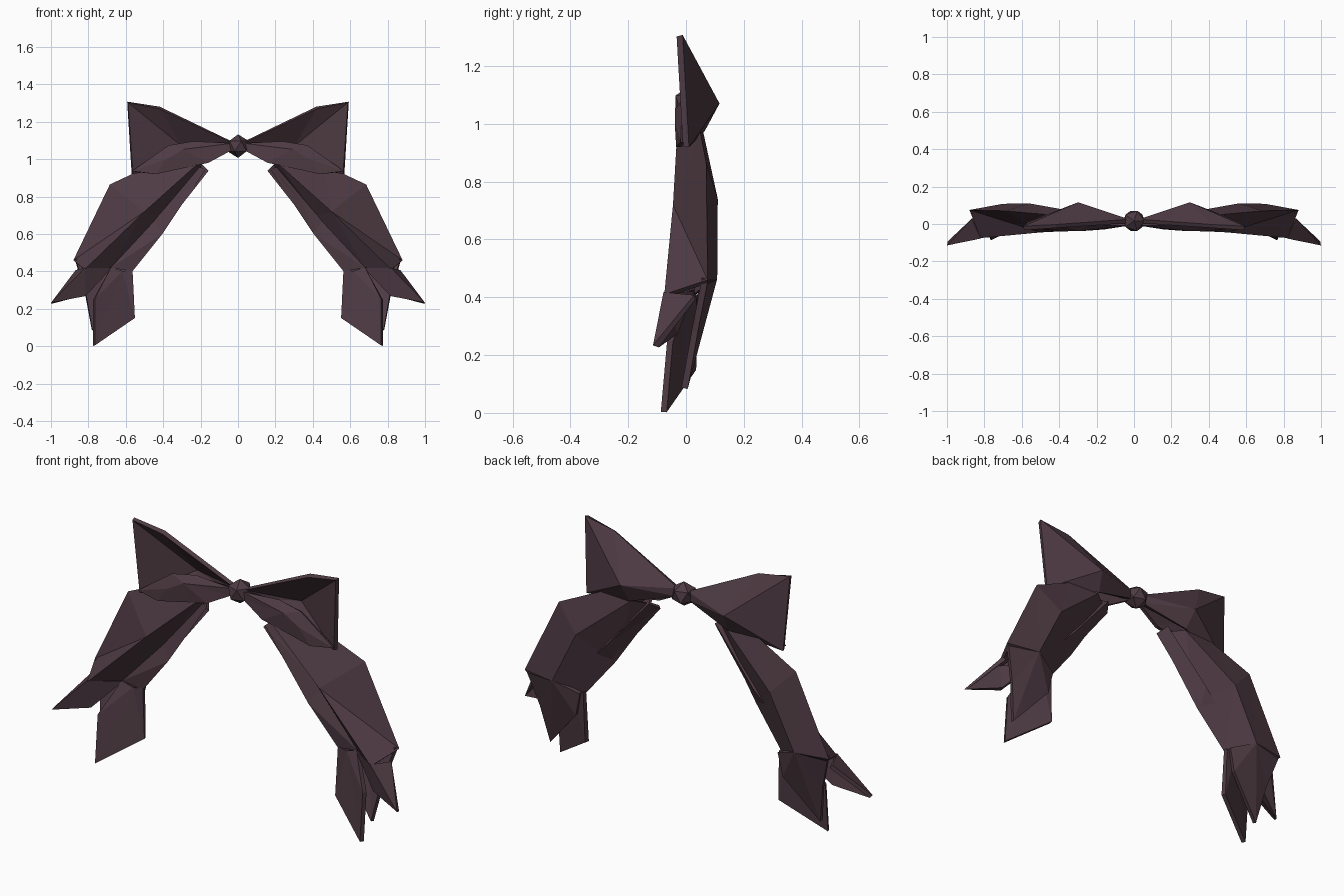
import bpy, bmesh

mat = bpy.data.materials.new("dark_plum_cloth")
mat.diffuse_color = (0.078, 0.044, 0.057, 1)


def cloth(name, pts, faces, thick=0.022, offset=0):
    """Folded flat-shaded cloth on the +x side, thickened and mirrored."""
    me = bpy.data.meshes.new(name)
    me.from_pydata(pts, [], faces)
    bm = bmesh.new()
    bm.from_mesh(me)
    bmesh.ops.recalc_face_normals(bm, faces=bm.faces)
    bmesh.ops.triangulate(bm, faces=bm.faces)
    bm.to_mesh(me)
    bm.free()
    ob = bpy.data.objects.new(name, me)
    bpy.context.collection.objects.link(ob)
    me.materials.append(mat)
    s = ob.modifiers.new("thickness", 'SOLIDIFY')
    s.thickness, s.offset = thick, offset
    m = ob.modifiers.new("mirror", 'MIRROR')
    m.use_mirror_merge = False
    return ob


# Centre knot
bpy.ops.mesh.primitive_ico_sphere_add(subdivisions=1, radius=0.063, location=(0, 0.017, 1.07))
bpy.context.object.name = "knot"
bpy.context.object.data.materials.append(mat)

# Bow loops: hollow pockets pinched at the knot, with a rear apex
cloth("bow_loop", [
    (0.03, 0.015, 1.09), (0.42, -0.012, 1.275), (0.59, -0.022, 1.305),
    (0.565, 0.0, 0.92), (0.30, 0.105, 1.07), (0.28, 0.055, 0.98), (0.03, 0.015, 1.05)],
    [(0, 1, 4), (1, 2, 4), (2, 3, 4), (4, 3, 5), (0, 4, 6), (6, 4, 5)])

# Crumpled gathers on the lower front of the loops
cloth("loop_gather", [
    (0.03, 0.0, 1.085), (0.24, 0.005, 1.09), (0.37, -0.005, 1.07), (0.565, -0.01, 0.935),
    (0.44, -0.025, 0.92), (0.26, -0.02, 0.96), (0.16, -0.02, 0.98), (0.29, -0.03, 1.05),
    (0.38, -0.03, 1.00), (0.03, 0.0, 1.05)],
    [(0, 1, 7), (1, 2, 7), (2, 3, 8), (2, 8, 7), (3, 4, 8), (8, 4, 5), (7, 8, 5),
     (7, 5, 6), (0, 7, 9), (9, 7, 6)], 0.018)

# Hanging tails: folded sections, open below (outer, ridge, valley, inner, back)
sections = [
    [(0.46, 0.05, 0.97), (0.21, -0.03, 0.98), (0.19, 0.015, 0.97), (0.17, -0.02, 0.95), (0.28, 0.06, 0.97)],
    [(0.685, 0.07, 0.865), (0.50, -0.045, 0.72), (0.42, 0.035, 0.70), (0.405, 0.0, 0.60), (0.56, 0.11, 0.74)],
    [(0.88, 0.075, 0.46), (0.82, -0.075, 0.41), (0.68, 0.015, 0.42), (0.565, 0.02, 0.40), (0.70, 0.108, 0.46)],
]
pts = [p for s in sections for p in s]
faces = [(i * 5 + j, i * 5 + (j + 1) % 5, i * 5 + 5 + (j + 1) % 5, i * 5 + 5 + j)
         for i in range(len(sections) - 1) for j in range(5)]
cloth("ribbon_tail", pts, faces, 0.018, -1)

# Forked ends: outer point, inner point and the layer behind
cloth("outer_tip", [
    (0.86, 0.03, 0.40), (0.82, -0.067, 0.415), (0.998, -0.104, 0.23), (0.82, -0.04, 0.27), (0.68, 0.02, 0.42)],
    [(0, 1, 2), (1, 4, 3, 2)])
cloth("inner_tip", [
    (0.68, 0.02, 0.42), (0.62, 0.025, 0.40), (0.565, 0.03, 0.41), (0.555, 0.025, 0.15),
    (0.77, -0.077, 0.003), (0.77, -0.055, 0.25)],
    [(0, 1, 4, 5), (1, 2, 3, 4)])
cloth("back_tip", [
    (0.87, 0.066, 0.465), (0.70, 0.097, 0.465), (0.575, 0.05, 0.41), (0.60, 0.045, 0.29),
    (0.78, -0.005, 0.085), (0.815, 0.03, 0.28)],
    [(0, 1, 5), (1, 4, 5), (1, 3, 4), (1, 2, 3)])
